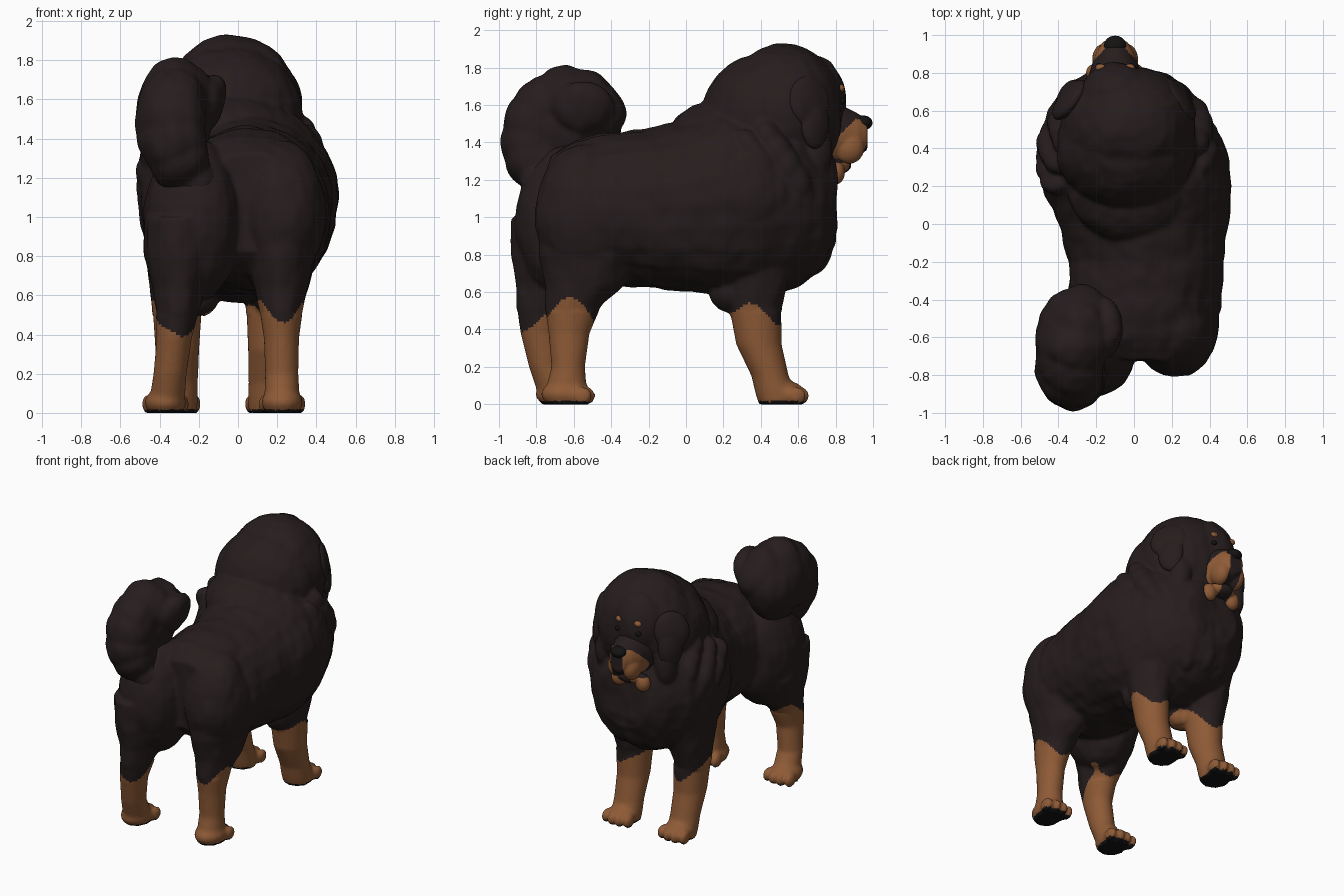
import bpy, bmesh, math, random
from mathutils import Vector, Matrix, noise

random.seed(4)
if "Cube" in bpy.data.objects:
    bpy.data.objects.remove(bpy.data.objects["Cube"])


def material(name, rgb, rough=0.9):
    m = bpy.data.materials.new(name)
    m.use_nodes = True
    m.diffuse_color = (*rgb, 1)
    bsdf = m.node_tree.nodes["Principled BSDF"]
    bsdf.inputs["Base Color"].default_value = (*rgb, 1)
    bsdf.inputs["Roughness"].default_value = rough
    return m


DARK, TAN, BLACK = 0, 1, 2
MATS = [material("dark_brown_fur", (0.020, 0.0125, 0.0125)),
        material("tan_fur", (0.27, 0.103, 0.037)),
        material("black_skin", (0.007, 0.006, 0.006))]


def blob(bm, centre, radii, tilt=(0, 0, 0)):
    """Add an ellipsoid, turned by tilt degrees about x, y, z."""
    mat = Matrix.Translation(centre)
    for axis, deg in zip("XYZ", tilt):
        mat = mat @ Matrix.Rotation(math.radians(deg), 4, axis)
    mat = mat @ Matrix.Diagonal((*radii, 1))
    bmesh.ops.create_uvsphere(bm, u_segments=24, v_segments=16, radius=1, matrix=mat)


def loft(bm, rings, axis, sides=24):
    """Skin elliptical rings (centre, radius 1, radius 2) along y or z."""
    loops = []
    for centre, r1, r2 in rings:
        loop = []
        for i in range(sides):
            a = math.tau * i / sides
            u, v = r1 * math.cos(a), r2 * math.sin(a)
            off = Vector((u, 0, v)) if axis == "y" else Vector((u, v, 0))
            loop.append(bm.verts.new(Vector(centre) + off))
        loops.append(loop)
    for a, b in zip(loops, loops[1:]):
        for i in range(sides):
            j = (i + 1) % sides
            bm.faces.new((a[i], a[j], b[j], b[i]))
    bm.faces.new(loops[0])
    bm.faces.new(loops[-1])


def finish(name, bm, voxel, rule, smooth=4, rough=0.0):
    """Fuse the shapes into one skin, roughen it and colour it by rule."""
    bmesh.ops.recalc_face_normals(bm, faces=bm.faces)
    mesh = bpy.data.meshes.new(name)
    bm.to_mesh(mesh)
    bm.free()
    ob = bpy.data.objects.new(name, mesh)
    bpy.context.collection.objects.link(ob)
    fuse = ob.modifiers.new("fuse", "REMESH")
    fuse.mode = "VOXEL"
    fuse.voxel_size = voxel
    soften = ob.modifiers.new("soften", "SMOOTH")
    soften.factor = 0.5
    soften.iterations = smooth
    bpy.context.view_layer.update()
    deps = bpy.context.evaluated_depsgraph_get()
    skin = bpy.data.meshes.new_from_object(ob.evaluated_get(deps))
    ob.modifiers.clear()
    ob.data = skin
    skin.name = name
    skin.materials.clear()
    for m in MATS:
        skin.materials.append(m)
    normals = [v.normal.copy() for v in skin.vertices]
    for v, n in zip(skin.vertices, normals):
        if rough and v.co.z > 0.5:
            streak = Vector((v.co.x * 6, v.co.y * 6, v.co.z * 3.5))
            v.co += n * rough * (noise.noise(streak) + 0.4 * noise.noise(streak * 2.5))
        v.co.z = max(v.co.z, 0)
    for p in skin.polygons:
        p.material_index = rule(p.center, p.normal)
        p.use_smooth = True
    skin.update()
    return ob


# Torso: barrel with the deep chest towards +y
body = bmesh.new()
spans = [(-0.72, -0.20, 0.32, 0.82, 1.33), (-0.6, -0.32, 0.41, 0.70, 1.42),
         (-0.45, -0.36, 0.455, 0.65, 1.45), (-0.2, -0.345, 0.485, 0.62, 1.475),
         (0.0, -0.40, 0.505, 0.60, 1.52), (0.2, -0.49, 0.52, 0.57, 1.60),
         (0.4, -0.51, 0.47, 0.56, 1.62), (0.6, -0.46, 0.39, 0.63, 1.56),
         (0.73, -0.36, 0.28, 0.72, 1.42), (0.80, -0.24, 0.17, 0.86, 1.30)]
loft(body, [(((l + r) / 2, y, (b + t) / 2), (r - l) / 2, (t - b) / 2)
            for y, l, r, b, t in spans], "y")

# Haunches, shoulders and elbow feathering
blob(body, (0.22, -0.54, 1.02), (0.23, 0.27, 0.37))
blob(body, (-0.23, -0.62, 0.98), (0.25, 0.30, 0.42))
blob(body, (0.33, 0.26, 1.12), (0.18, 0.28, 0.28))
blob(body, (-0.33, 0.30, 1.08), (0.17, 0.28, 0.34))
blob(body, (0.17, 0.24, 0.60), (0.10, 0.11, 0.11))
blob(body, (-0.22, 0.24, 0.60), (0.12, 0.11, 0.11))

# Head, nape, brow and cheek tufts
blob(body, (-0.03, 0.52, 1.55), (0.355, 0.325, 0.375))
blob(body, (-0.04, 0.40, 1.50), (0.37, 0.33, 0.37))
blob(body, (-0.03, 0.20, 1.42), (0.33, 0.30, 0.21))
blob(body, (-0.09, 0.69, 1.62), (0.20, 0.165, 0.24))
blob(body, (0.18, 0.70, 1.38), (0.08, 0.08, 0.17))
blob(body, (-0.31, 0.68, 1.38), (0.08, 0.08, 0.17))

# Mane: lumpy collars hanging from the sides of the neck around the chest
for cy, cz, rx, rl, r in [(0.52, 1.30, 0.35, 0.38, 0.09),
                          (0.42, 1.24, 0.39, 0.42, 0.09),
                          (0.32, 1.18, 0.41, 0.45, 0.08)]:
    for i in range(19):
        a = math.radians(-200 + 220 * i / 18)
        c = Vector((-0.03 + rx * math.cos(a), cy - 0.55 * rl * math.sin(a),
                    cz + 0.83 * rl * math.sin(a)))
        s = r * random.uniform(0.85, 1.15)
        blob(body, c, (s, s * 0.8, s * 1.3), (25, 0, 0))

# Chest tufts
for x, y, z in [(-0.05, 0.69, 0.82), (-0.17, 0.65, 0.80), (0.07, 0.65, 0.80)]:
    blob(body, (x, y, z), (0.09, 0.09, 0.14), (-20, 0, 0))


# Legs: rings from the top down, then a paw with four toes
def leg(x, y, foot_x, foot_y, rings, reach):
    for_paw = []
    for z, dy, rx, ry in rings:
        t = max(0, 1 - z / 0.6)
        for_paw.append(((x + (foot_x - x) * t, y + dy, z), rx, ry))
    loft(body, for_paw, "z")
    blob(body, (foot_x, foot_y, 0.055), (0.105, reach, 0.075))
    for i in range(4):
        k = i - 1.5
        toe_y = foot_y + reach - 0.025 - 0.018 * abs(k)
        blob(body, (foot_x + k * 0.06, toe_y, 0.045), (0.029, 0.055, 0.05))


THIGH = [(1.0, 0.08, 0.18, 0.25), (0.8, 0.10, 0.18, 0.27), (0.64, 0.08, 0.14, 0.215),
         (0.52, 0.015, 0.11, 0.15), (0.38, -0.005, 0.09, 0.11)]
SHANK_LEFT = [(0.2, -0.01, 0.085, 0.09), (0.08, -0.02, 0.09, 0.11), (0, -0.02, 0.09, 0.11)]
SHANK_RIGHT = [(0.2, 0.02, 0.085, 0.09), (0.08, 0.08, 0.09, 0.11), (0, 0.10, 0.09, 0.10)]
FORE = [(0.95, 0.0, 0.17, 0.24), (0.7, 0.0, 0.15, 0.19), (0.52, -0.01, 0.125, 0.14),
        (0.32, 0.01, 0.112, 0.122), (0.15, 0.07, 0.105, 0.10), (0.06, 0.10, 0.105, 0.11),
        (0, 0.11, 0.10, 0.10)]
leg(0.22, -0.62, 0.225, -0.64, THIGH + SHANK_LEFT, 0.135)
leg(-0.30, -0.77, -0.37, -0.67, THIGH + SHANK_RIGHT, 0.135)
leg(0.17, 0.38, 0.155, 0.51, FORE, 0.13)
leg(-0.31, 0.38, -0.31, 0.51, FORE, 0.13)


def coat(c, n):
    edge = 0.485 + 0.065 * math.cos(13.1 * (c.y - 0.33)) + 0.03 * math.cos(24 * (c.x - 0.11))
    if c.z < 0.015 and n.z < -0.3:
        return BLACK
    return TAN if c.z < edge else DARK


finish("body", body, 0.0135, coat, smooth=5, rough=0.014)

# Tail: bushy plume curling over the back
tail = bmesh.new()
for x, y, z, r in [(-0.22, -0.77, 1.18, 0.12), (-0.30, -0.80, 1.30, 0.16),
                   (-0.335, -0.80, 1.39, 0.18), (-0.34, -0.78, 1.49, 0.185),
                   (-0.33, -0.73, 1.575, 0.18), (-0.31, -0.64, 1.62, 0.18),
                   (-0.30, -0.56, 1.60, 0.18), (-0.28, -0.50, 1.56, 0.165)]:
    blob(tail, (x, y, z), (r, r * 1.05, r * 1.05))
blob(tail, (-0.33, -0.64, 1.50), (0.19, 0.30, 0.27))
blob(tail, (-0.16, -0.55, 1.58), (0.085, 0.17, 0.15), (0, 20, 0))
blob(tail, (-0.42, -0.66, 1.52), (0.085, 0.22, 0.20), (0, 15, 0))
finish("tail", tail, 0.015, lambda c, n: DARK, smooth=5, rough=0.018)

# Ears: hanging flaps at the front corners of the head, tapering down
for side, name in ((1, "left_ear"), (-1, "right_ear")):
    ear = bmesh.new()
    x = -0.05 + side * 0.29
    blob(ear, (x, 0.66, 1.62), (0.05, 0.13, 0.14), (0, side * -14, side * 35))
    blob(ear, (x + side * 0.01, 0.69, 1.50), (0.045, 0.09, 0.14), (0, side * -4, side * 35))
    finish(name, ear, 0.011, lambda c, n: DARK, smooth=3, rough=0.008)

# Muzzle: dark bridge, tan cheeks and flews
MX = -0.10
muzzle = bmesh.new()
loft(muzzle, [((MX, 0.70, 1.45), 0.16, 0.18), ((MX, 0.79, 1.445), 0.14, 0.165),
              ((MX, 0.85, 1.445), 0.122, 0.145), ((MX, 0.92, 1.44), 0.095, 0.115),
              ((MX, 0.97, 1.44), 0.06, 0.08)], "y")
for s in (-1, 1):
    blob(muzzle, (MX + s * 0.06, 0.87, 1.375), (0.062, 0.085, 0.09))
finish("muzzle", muzzle, 0.009, lambda c, n: TAN if abs(c.x - MX) > 0.05
       and c.z < min(1.45 + (c.y - 0.83), 1.525) and c.y > 0.77 else DARK, smooth=3)

# Lower jaw with a tan tuft on each side
jaw = bmesh.new()
blob(jaw, (MX, 0.81, 1.28), (0.10, 0.075, 0.05))
for s in (-1, 1):
    blob(jaw, (MX + s * 0.10, 0.80, 1.24), (0.055, 0.05, 0.065))
finish("lower_jaw", jaw, 0.008, lambda c, n: TAN if abs(c.x - MX) > 0.05
       and c.z < 1.29 else DARK, smooth=3)

# Nose, eyes and brow spots
nose = bmesh.new()
blob(nose, (MX, 0.945, 1.505), (0.06, 0.053, 0.04))
finish("nose", nose, 0.007, lambda c, n: BLACK, smooth=2)
for s, side in ((1, "left"), (-1, "right")):
    eye = bmesh.new()
    blob(eye, (MX + s * 0.085, 0.835, 1.62), (0.02, 0.018, 0.017))
    finish(side + "_eye", eye, 0.004, lambda c, n: BLACK, smooth=1)
    brow = bmesh.new()
    blob(brow, (MX + s * 0.077, 0.828, 1.69), (0.028, 0.02, 0.021), (20, 0, 0))
    finish(side + "_brow_spot", brow, 0.004, lambda c, n: TAN, smooth=1)
